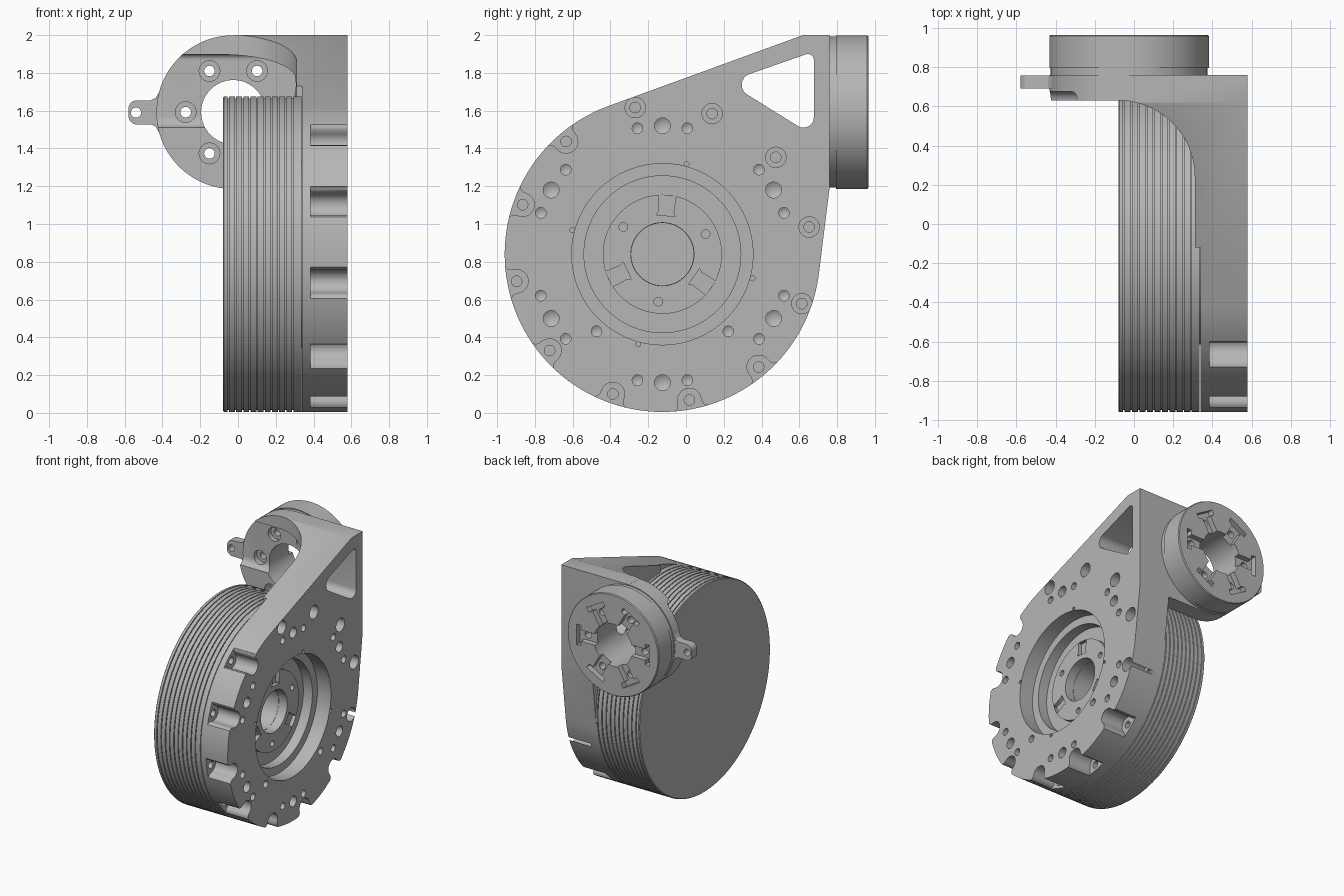
import bpy, bmesh
from math import sin, cos, pi, radians
from mathutils import Vector

if "Cube" in bpy.data.objects:
    bpy.data.objects.remove(bpy.data.objects["Cube"])

metal = bpy.data.materials.new("plain grey metal")
metal.use_nodes = True
GREY = (0.47, 0.47, 0.47, 1)
metal.diffuse_color = GREY
metal.node_tree.nodes["Principled BSDF"].inputs["Base Color"].default_value = GREY

CY, CZ, R = -0.125, 0.84, 0.835      # drum axis and radius
FX, FZ, FR = -0.025, 1.592, 0.407    # flange axis and radius


def place(axis, u, v, t):
    return Vector({"x": (t, u, v), "y": (u, t, v), "z": (u, v, t)}[axis])


def arc(u, v, r, a, b, n=16):
    angles = [radians(a + (b - a) * i / n) for i in range(n + 1)]
    return [(u + r * cos(t), v + r * sin(t)) for t in angles]


def polar(r, deg, u=CY, v=CZ):
    return u + r * cos(radians(deg)), v + r * sin(radians(deg))


def prism(bm, pts, axis, lo, hi):
    """Extrude a 2D outline along an axis."""
    face = bm.faces.new([bm.verts.new(place(axis, u, v, lo)) for u, v in pts])
    new = bmesh.ops.extrude_face_region(bm, geom=[face])["geom"]
    verts = [g for g in new if isinstance(g, bmesh.types.BMVert)]
    bmesh.ops.translate(bm, verts=verts, vec=place(axis, 0, 0, hi - lo))


def lathe(bm, profile, axis, u, v, steps=96, closed=False):
    """Spin (distance along axis, radius) points around an axis."""
    verts = [bm.verts.new(place(axis, u + r, v, t)) for t, r in profile]
    pairs = list(zip(verts, verts[1:])) + ([(verts[-1], verts[0])] if closed else [])
    edges = [bm.edges.new(p) for p in pairs]
    bmesh.ops.spin(bm, geom=verts + edges, cent=place(axis, u, v, 0),
                   axis=place(axis, 0, 0, 1), angle=2 * pi, steps=steps)
    bmesh.ops.remove_doubles(bm, verts=bm.verts[:], dist=0.0001)


def hole(bm, axis, u, v, r, lo, hi, steps=24, tip=0):
    lathe(bm, [(lo, 0), (lo + tip, r), (hi, r), (hi, 0)], axis, u, v, steps)


def finish(bm, name):
    bmesh.ops.recalc_face_normals(bm, faces=bm.faces[:])
    mesh = bpy.data.meshes.new(name)
    bm.to_mesh(mesh)
    bm.free()
    mesh.materials.append(metal)
    obj = bpy.data.objects.new(name, mesh)
    bpy.context.collection.objects.link(obj)
    return obj


def activate(obj):
    bpy.ops.object.select_all(action="DESELECT")
    obj.select_set(True)
    bpy.context.view_layer.objects.active = obj


def carve(obj, cutter_bm, operation="DIFFERENCE"):
    cutter = finish(cutter_bm, "cutter")
    cutter.hide_render = True
    mod = obj.modifiers.new("carve", "BOOLEAN")
    mod.operation, mod.solver, mod.object = operation, "EXACT", cutter
    activate(obj)
    bpy.ops.object.modifier_apply(modifier=mod.name)
    bpy.data.objects.remove(cutter)


def smooth(obj):
    activate(obj)
    bpy.ops.object.shade_smooth_by_angle(angle=radians(30))


def slot(u, v, deg, shape):
    """Outline of a radial slot given as (radius, half width) points."""
    c, s = cos(radians(deg)), sin(radians(deg))
    outline = shape + [(r, -w) for r, w in reversed(shape)]
    return [(u + r * c - w * s, v + r * s + w * c) for r, w in outline]


# Housing: teardrop plate with a curved arm, shaped by three crossing outlines
bm = bmesh.new()
prism(bm, arc(CY, CZ, R, 110, 353.6, 90) + [(0.76, 1.19), (0.76, 2.0), (0.62, 2.0)],
      "x", -0.7, 0.58)
housing = finish(bm, "housing")

bm = bmesh.new()
prism(bm, [(0.7, -1.1), (0.7, 0.9), (-0.6, 0.9), (-0.6, 0.63), (-0.1, 0.63)]
      + arc(-0.08, 0.24, 0.39, 90, 0, 24) + [(0.31, -0.12), (0.34, -0.12), (0.34, -1.1)],
      "z", -0.2, 2.2)
carve(housing, bm, "INTERSECT")

bm = bmesh.new()
prism(bm, [(0.7, -0.1), (0.7, 2.1), (FX, 2.1)] + arc(FX, FZ, FR, 90, 270, 48)
      + [(0.305, 1.185), (0.305, -0.1)], "y", -1.2, 1.2)
carve(housing, bm, "INTERSECT")

# Rounded triangular window running across the arm
bm = bmesh.new()
prism(bm, arc(0.645, 1.868, 0.032, 0, 112, 8) + arc(0.355, 1.737, 0.06, 112, 237, 8)
      + arc(0.622, 1.565, 0.055, 237, 360, 8), "x", -0.6, 0.7)
carve(housing, bm)

# Main opening, dowel holes and face bolts
bm = bmesh.new()
hole(bm, "x", CY, CZ, 0.48, 0.2, 0.7, 64)
for k in range(6):
    a = 90 + 60 * k
    hole(bm, "x", *polar(0.68, a), 0.042, 0.45, 0.7, tip=0.025)
    for side in (-11.2, 11.2):
        hole(bm, "x", *polar(0.68, a + side), 0.028, 0.45, 0.7, tip=0.017)
for a in (229.5, 310.5):
    hole(bm, "x", *polar(0.537, a), 0.028, 0.45, 0.7, tip=0.017)
for k in range(-1, 4):
    deep, r = (0.385, 0.783) if k < 0 else (0.5, 0.79)
    lathe(bm, [(0.345, 0), (0.345, 0.028), (deep, 0.028), (deep, 0.054), (0.7, 0.054), (0.7, 0)],
          "x", *polar(r, 10.5 + 30 * k), 24)
carve(housing, bm)

# Scallops around the rim
rim_angles = [130.5 + 30 * k for k in range(7)]
scallop = [(0.785 - 0.062 * cos(t), 0.062 * sin(t)) for t in
           [pi / 2 * (i + 0.3) / 8.3 for i in range(9)]]
scallop += [(0.805, 0.064), (0.82, 0.071), (0.83, 0.085), (0.96, 0.09)]
for a in rim_angles:
    bm = bmesh.new()
    prism(bm, slot(CY, CZ, a, scallop), "x", 0.385, 0.7)
    carve(housing, bm)

# Screw holes in the scallops and small notches on the opening
bm = bmesh.new()
for a in rim_angles:
    hole(bm, "x", *polar(0.785, a), 0.028, 0.345, 0.5, 20)
for k in range(4):
    hole(bm, "x", *polar(0.494, 75 + 90 * k), 0.013, 0.5, 0.7, 12)
carve(housing, bm)

# Output flange with a stepped rim
bm = bmesh.new()
lathe(bm, [(0.74, 0), (0.74, 0.4), (0.795, 0.4), (0.795, FR), (0.958, FR),
           (0.965, FR - 0.006), (0.965, 0)], "y", FX, FZ)
bmesh.ops.dissolve_limit(bm, angle_limit=0.01, verts=bm.verts[:], edges=bm.edges[:])
flange = finish(bm, "flange")

# Star shaped recess on the back of the flange, cut as one outline
bm = bmesh.new()
star = []
for a in range(300, -60, -60):
    star += slot(FX, FZ, a, [(0.14, 0.045), (0.285, 0.045), (0.286, 0.08), (0.325, 0.085)])
prism(bm, star, "y", 0.92, 0.97)
carve(flange, bm)

# Side ear with a rounded tip
bm = bmesh.new()
prism(bm, arc(-0.535, 1.61, 0.045, 90, 180, 8) + arc(-0.535, 1.572, 0.045, 180, 270, 8)
      + [(-0.46, 1.527), (-0.435, 1.515), (-0.405, 1.46), (-0.3, 1.46),
         (-0.3, 1.72), (-0.405, 1.72), (-0.435, 1.668), (-0.46, 1.655)], "y", 0.69, 0.757)
ear = finish(bm, "side_ear")
bm = bmesh.new()
hole(bm, "y", -0.54, 1.59, 0.027, 0.6, 0.9)
carve(ear, bm)

# Bore and bolt circle pass through arm, ear root and flange
for part in (housing, flange, ear):
    bm = bmesh.new()
    hole(bm, "y", FX, FZ, 0.17, 0.5, 0.98, 64)
    for k in range(6):
        lathe(bm, [(0.55, 0), (0.55, 0.055), (0.715, 0.055), (0.715, 0.028),
                   (0.98, 0.028), (0.98, 0)], "y", *polar(0.252, 60 * k, FX, FZ), 24)
    carve(part, bm)

# Finned drum with a blind centre bore
bm = bmesh.new()
profile = [(-0.08, 0), (-0.08, R - 0.006), (-0.074, R)]
for i in range(10):
    x = -0.055 + 0.038 * i
    profile += [(x, R), (x, R - 0.011), (x + 0.007, R - 0.011), (x + 0.007, R)]
profile += [(0.335, R), (0.335, 0.165), (0.1, 0.165), (0.1, 0)]
lathe(bm, profile, "x", CY, CZ, 128)
drum = finish(bm, "finned_drum")

# Stepped hub inside the opening
bm = bmesh.new()
lathe(bm, [(0.3, 0.49), (0.46, 0.49), (0.46, 0.415), (0.38, 0.415), (0.38, 0.315),
           (0.41, 0.315), (0.41, 0.167), (0.3, 0.167)], "x", CY, CZ, 96, closed=True)
hub = finish(bm, "hub")
bm = bmesh.new()
for a in (25, 145, 265):
    hole(bm, "x", *polar(0.252, a), 0.023, 0.34, 0.5)
    prism(bm, slot(CY, CZ, a + 60, [(0.205, 0.05), (0.225, 0.04), (0.312, 0.045)]),
          "x", 0.38, 0.5)
carve(hub, bm)

for part in (housing, flange, ear, drum, hub):
    smooth(part)
